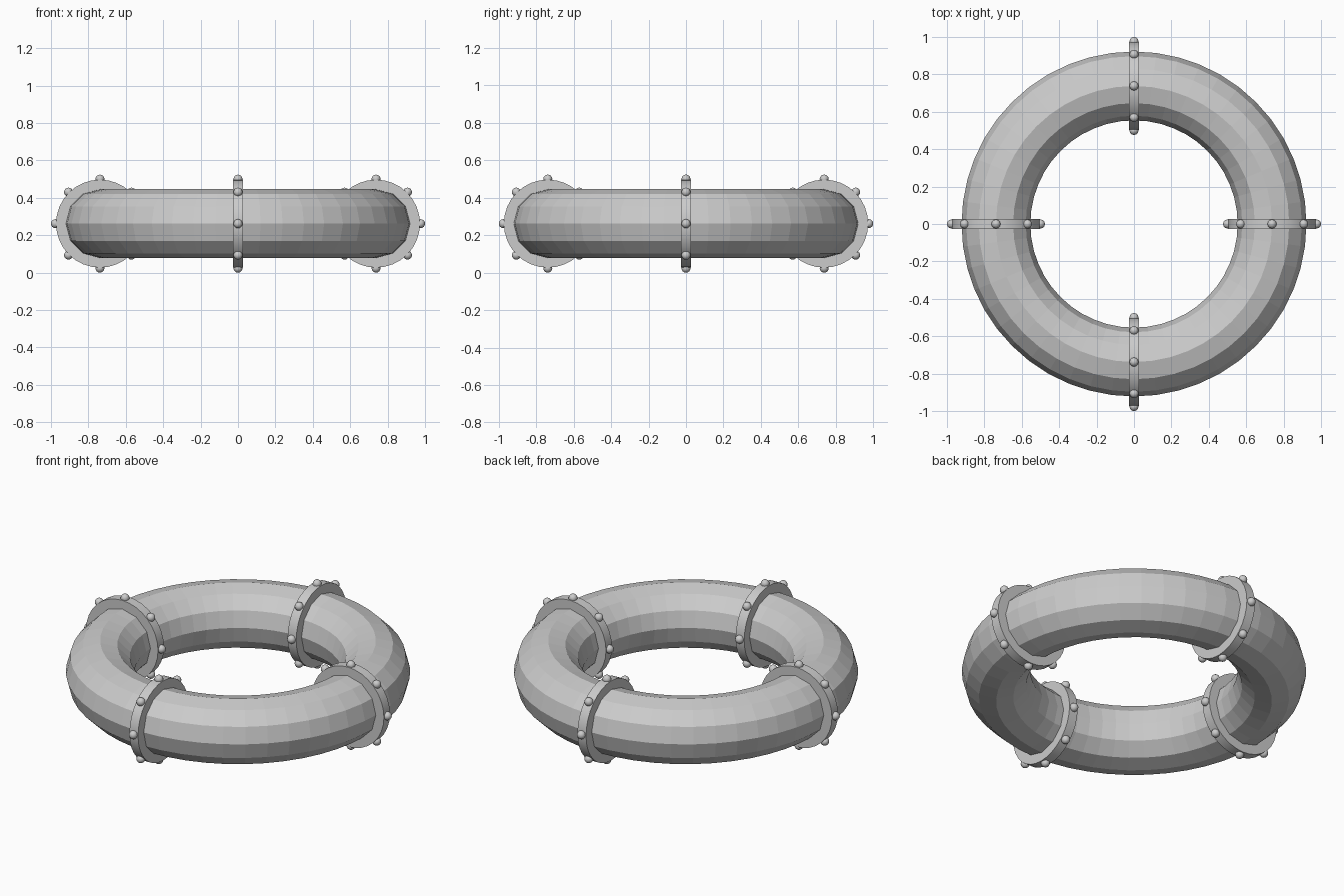
import bpy
from math import pi, cos, sin

if "Cube" in bpy.data.objects:
    bpy.data.objects.remove(bpy.data.objects["Cube"])

R, TUBE, Z = 0.738, 0.184, 0.262      # ring radius, tube radius, centre height
BAND_R, BAND_W = 0.235, 0.056
STUD_R, STUD_AT = 0.024, 0.238

# Faceted main ring
bpy.ops.mesh.primitive_torus_add(major_segments=48, minor_segments=12,
                                 major_radius=R, minor_radius=TUBE, location=(0, 0, Z))
bpy.context.object.name = "main_ring"


def add_band(i):
    a = i * pi / 2
    # Collar standing across the tube, axis along the ring's tangent
    bpy.ops.mesh.primitive_cylinder_add(vertices=32, radius=BAND_R, depth=BAND_W,
                                        location=(R * cos(a), R * sin(a), Z),
                                        rotation=(pi / 2, 0, a))
    band = bpy.context.object
    band.name = f"collar_band_{i + 1}"
    bpy.ops.object.shade_smooth_by_angle(angle=pi / 6)
    # Eight round studs on the collar rim
    for k in range(8):
        t = k * pi / 4
        r = R + STUD_AT * cos(t)
        bpy.ops.mesh.primitive_uv_sphere_add(segments=16, ring_count=8, radius=STUD_R,
                                             location=(r * cos(a), r * sin(a), Z + STUD_AT * sin(t)))
        bpy.context.object.name = f"stud_{i + 1}_{k + 1}"
        bpy.ops.object.shade_smooth()


for i in range(4):
    add_band(i)
